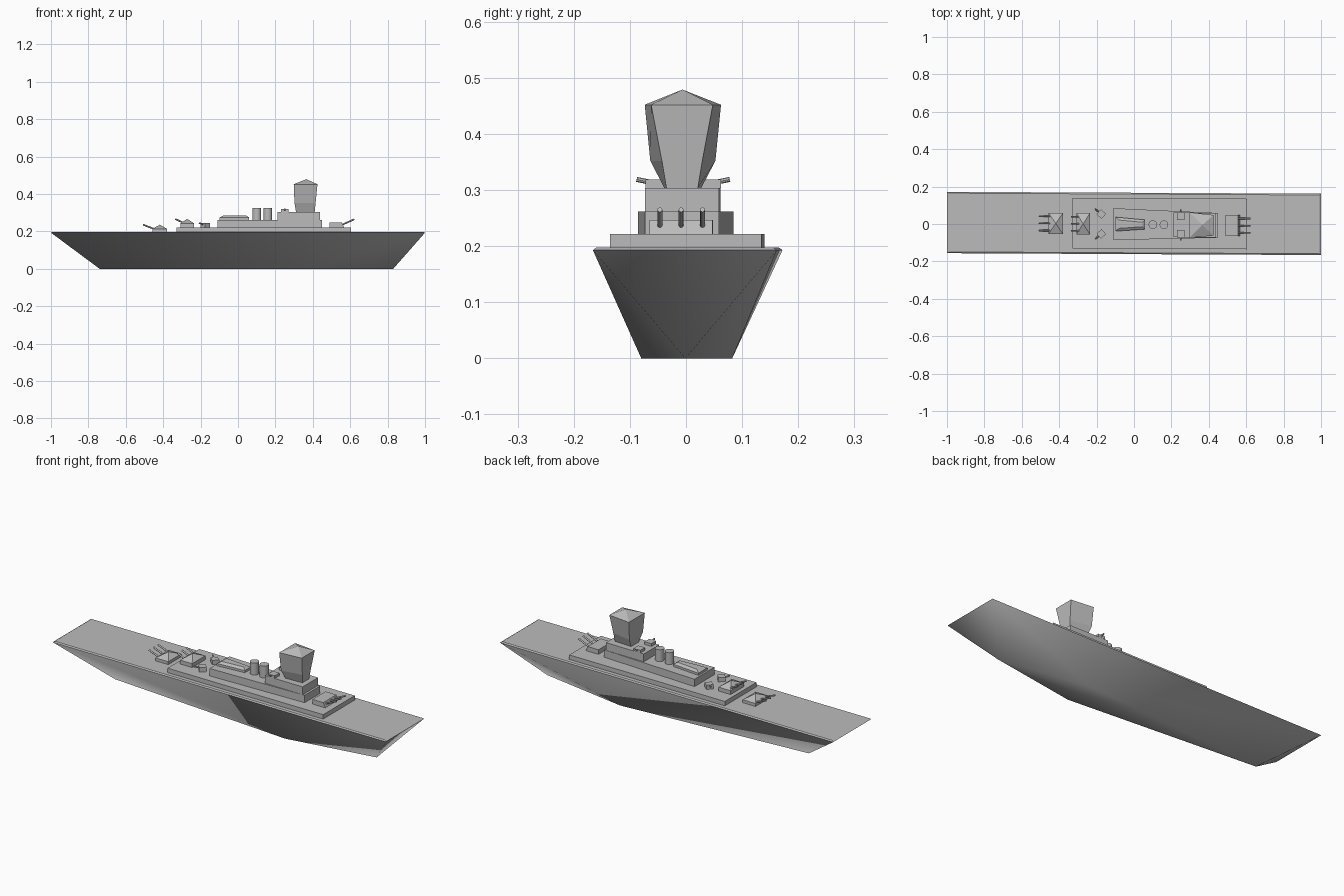
import bpy, math
from mathutils import Vector

if "Cube" in bpy.data.objects:
    bpy.data.objects.remove(bpy.data.objects["Cube"])

grey = bpy.data.materials.new("ship_grey")
grey.diffuse_color = (0.5, 0.5, 0.5, 1)
grey.use_nodes = True
grey.node_tree.nodes["Principled BSDF"].inputs["Base Color"].default_value = grey.diffuse_color


def make(name, verts, faces):
    mesh = bpy.data.meshes.new(name)
    mesh.from_pydata(verts, [], faces)
    mesh.materials.append(grey)
    obj = bpy.data.objects.new(name, mesh)
    bpy.context.collection.objects.link(obj)
    return obj


def hull_line(x):      # slight yaw of the hull
    return 0.003 - 0.005 * x


def mid_line(x):       # slight yaw of the upper works
    return -0.002 - 0.012 * x


def loft(name, rings, apex=None, line=mid_line):
    """Four-sided solid; each ring = (z, x0, half width at x0, x1, half width at x1)."""
    verts, faces = [], [(3, 2, 1, 0)]
    for z, x0, w0, x1, w1 in rings:
        for x, y in ((x0, -w0), (x1, -w1), (x1, w1), (x0, w0)):
            verts.append((x, y + line(x), z))
    for r in range(len(rings) - 1):
        for i in range(4):
            j = (i + 1) % 4
            faces.append((4 * r + i, 4 * r + j, 4 * r + 4 + j, 4 * r + 4 + i))
    t = len(verts) - 4
    if apex:
        verts.append((apex[0], line(apex[0]), apex[1]))
        faces += [(t + i, t + (i + 1) % 4, t + 4) for i in range(4)]
    else:
        faces.append((t, t + 1, t + 2, t + 3))
    return make(name, verts, faces)


def tube(name, a, b, radius, sides=8):
    """Capped cylinder from point a to point b."""
    a, b = Vector(a), Vector(b)
    q = (b - a).to_track_quat('Z', 'Y')
    verts = []
    for p in (a, b):
        for i in range(sides):
            t = 2 * math.pi * i / sides
            verts.append(p + q @ Vector((radius * math.cos(t), radius * math.sin(t), 0)))
    faces = [(i, (i + 1) % sides, sides + (i + 1) % sides, sides + i) for i in range(sides)]
    faces += [tuple(range(sides))[::-1], tuple(range(sides, 2 * sides))]
    return make(name, verts, faces)


def smooth(obj, degrees):
    bpy.ops.object.select_all(action='DESELECT')
    obj.select_set(True)
    bpy.context.view_layer.objects.active = obj
    bpy.ops.object.shade_smooth_by_angle(angle=math.radians(degrees))


# Hull: rectangular top narrowing to a diamond-shaped keel
hull_pts = [(-1, -.164, .193), (1, -.164, .193), (1, .164, .193), (-1, .164, .193),
            (-.74, 0, 0), (.337, -.081, 0), (.83, 0, 0), (.337, .081, 0)]
hull = make("hull", [(x, y + hull_line(x), z) for x, y, z in hull_pts],
            [(0, 1, 2, 3), (4, 7, 6, 5), (0, 5, 1), (0, 4, 5), (1, 5, 6),
             (2, 7, 3), (3, 7, 4), (2, 6, 7), (1, 6, 2), (0, 3, 4)])
smooth(hull, 60)

# Decks, stacked upward
loft("main_deck", [(.193, -1, .164, 1, .164), (.198, -.99, .157, .99, .157)], line=hull_line)
loft("platform", [(.198, -.33, .135, .604, .135), (.222, -.33, .135, .604, .135)], line=hull_line)
loft("middle_deck", [(.222, -.11, .085, .45, .066), (.262, -.11, .085, .45, .066)])
loft("bridge_block", [(.262, .21, .066, .438, .066), (.304, .21, .066, .438, .066)])

# Tower with flared sides and a pointed roof
loft("tower", [(.304, .31, .033, .41, .028), (.352, .302, .058, .415, .036),
               (.452, .298, .068, .425, .055)], apex=(.365, .479))

# Deck house ahead of the funnels
loft("deck_house", [(.262, -.1, .038, .06, .025), (.274, -.1, .038, .06, .025),
                    (.284, -.08, .022, .045, .012)])

# Funnels
for i, x in enumerate((.101, .16)):
    f = tube(f"funnel_{i + 1}", (x, mid_line(x), .26), (x, mid_line(x), .326), .023, 20)
    smooth(f, 40)


def triple_barrels(name, start, end):
    for i, y in enumerate((-.038, 0, .038)):
        b = tube(f"{name}_barrel_{i + 1}", (start[0], y + mid_line(start[0]), start[1]),
                 (end[0], y + mid_line(start[0]), end[1]), .0045)
        smooth(b, 50)


# Two forward turrets with pyramid roofs
loft("forward_turret", [(.198, -.457, .056, -.38, .056), (.214, -.457, .056, -.38, .056)],
     apex=(-.418, .236))
triple_barrels("forward_turret", (-.445, .212), (-.508, .236))
loft("raised_turret", [(.222, -.308, .057, -.235, .057), (.243, -.308, .057, -.235, .057)],
     apex=(-.272, .267))
triple_barrels("raised_turret", (-.285, .243), (-.335, .266))

# Rear turret with a sloping front
loft("rear_turret", [(.222, .49, .056, .567, .056), (.247, .49, .056, .555, .056)])
triple_barrels("rear_turret", (.555, .235), (.622, .265))


def small_gun(name, x, y, z, angle, size, height, reach):
    """Little box mount with one raised barrel pointing along angle."""
    c, s = math.cos(angle), math.sin(angle)
    y += mid_line(x)
    verts = [(x + c * u - s * v, y + s * u + c * v, z + h)
             for h in (0, height)
             for u, v in ((-size, -size), (size, -size), (size, size), (-size, size))]
    make(name, verts, [(3, 2, 1, 0), (4, 5, 6, 7), (0, 1, 5, 4),
                       (1, 2, 6, 5), (2, 3, 7, 6), (3, 0, 4, 7)])
    tube(name + "_barrel", (x, y, z + height * .5),
         (x + c * reach, y + s * reach, z + height), .0045)


# Small guns in pairs on both sides
for label, side in (("left", 1), ("right", -1)):
    small_gun(f"deck_gun_{label}", -.175, .053 * side, .222,
              side * math.radians(140), .018, .023, .042)
    small_gun(f"bridge_gun_{label}", .25, .047 * side, .304,
              side * math.radians(90), .02, .015, .036)
